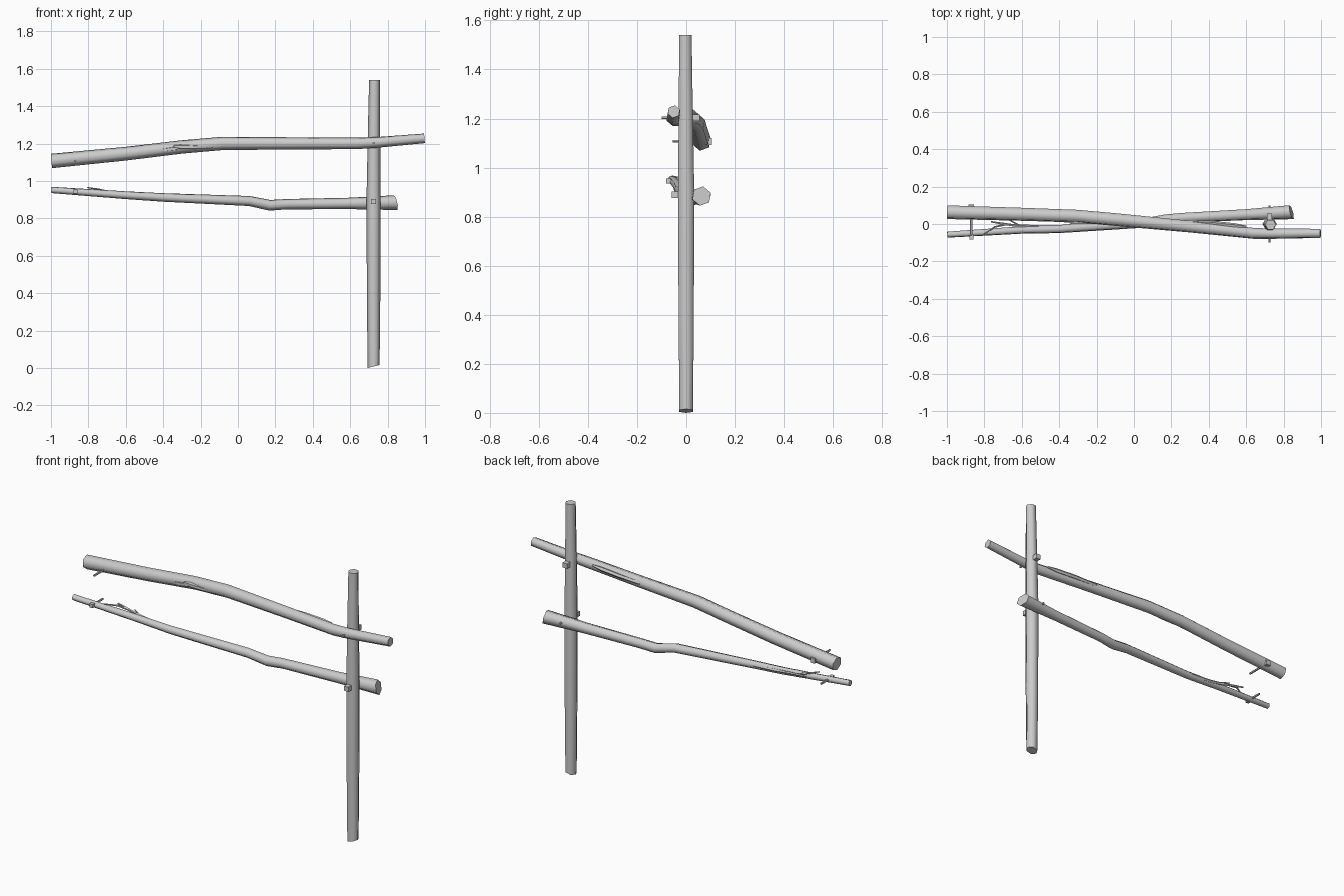
import bpy, bmesh, math
from mathutils import Vector

cube = bpy.data.objects.get("Cube")
if cube:
    bpy.data.objects.remove(cube, do_unlink=True)

wood = bpy.data.materials.new("grey_wood")
wood.use_nodes = True
grey = (0.6, 0.6, 0.6, 1)
wood.diffuse_color = grey
wood.node_tree.nodes["Principled BSDF"].inputs["Base Color"].default_value = grey


def loft(name, path, sides=6, phase=0.0, slant=(0, 0, 0), cut_end=-1, smooth=65):
    """Tapered log along (x, y, z, radius) stations; one end may be cut on a slant."""
    pts = [Vector(p[:3]) for p in path]
    bm = bmesh.new()
    rings = []
    last = len(pts) - 1
    for i, p in enumerate(pts):
        t = (pts[min(i + 1, last)] - pts[max(i - 1, 0)]).normalized()
        ref = Vector((1, 0, 0)) if abs(t.x) < 0.6 else Vector((0, 1, 0))
        u = (ref - t * ref.dot(t)).normalized()
        v = t.cross(u)
        ring = []
        for k in range(sides):
            a = math.tau * k / sides + math.radians(phase)
            off = (u * math.cos(a) + v * math.sin(a)) * path[i][3]
            if i == cut_end % len(pts):
                off += t * off.dot(Vector(slant))
            ring.append(bm.verts.new(p + off))
        rings.append(ring)
    for a, b in zip(rings, rings[1:]):
        for k in range(sides):
            n = (k + 1) % sides
            bm.faces.new((a[k], a[n], b[n], b[k]))
    bm.faces.new(rings[0][::-1])
    bm.faces.new(rings[-1])
    bmesh.ops.recalc_face_normals(bm, faces=bm.faces)
    mesh = bpy.data.meshes.new(name)
    bm.to_mesh(mesh)
    bm.free()
    mesh.materials.append(wood)
    obj = bpy.data.objects.new(name, mesh)
    bpy.context.collection.objects.link(obj)
    bpy.ops.object.select_all(action='DESELECT')
    obj.select_set(True)
    bpy.context.view_layer.objects.active = obj
    bpy.ops.object.shade_smooth_by_angle(angle=math.radians(smooth))
    return obj


def peg(name, x, z, head_y, tip_y, head):
    """Thin pin along y with a square head."""
    d = 1 if tip_y > head_y else -1
    loft(name + "_pin", [(x, head_y, z, 0.006), (x, tip_y, z, 0.006)], smooth=30)
    loft(name + "_head", [(x, head_y, z, head), (x, head_y + d * 0.03, z, head)],
         sides=4, phase=45, smooth=30)


# Upright post
loft("post", [(0.725, 0, 0.008, 0.032), (0.725, 0, 0.4, 0.036), (0.725, 0, 0.9, 0.038),
              (0.727, -0.002, 1.25, 0.033), (0.73, -0.003, 1.54, 0.029)],
     slant=(0.25, 0, 0), cut_end=0)

# Upper rail, thick at the right end
loft("upper_rail", [(-0.997, 0.063, 1.107, 0.039), (-0.6, 0.052, 1.146, 0.037),
                    (-0.3, 0.042, 1.182, 0.036), (-0.08, 0.022, 1.201, 0.036),
                    (0.3, -0.014, 1.201, 0.033), (0.64, -0.05, 1.201, 0.031),
                    (0.74, -0.052, 1.206, 0.029), (0.997, -0.05, 1.228, 0.026)], phase=20)

# Lower rail, thin at the right end with a kink in the middle
loft("lower_rail", [(-0.997, -0.057, 0.952, 0.017), (-0.6, -0.032, 0.924, 0.021),
                    (-0.4, -0.027, 0.912, 0.023), (0.06, 0.006, 0.893, 0.027),
                    (0.17, 0.024, 0.87, 0.029), (0.26, 0.033, 0.876, 0.028),
                    (0.6, 0.05, 0.88, 0.031), (0.842, 0.063, 0.884, 0.04)],
     phase=20, slant=(0, -0.2, -0.2))

# Broken branch stubs merging into the rails
loft("front_stub", [(-0.08, 0.004, 1.188, 0.008), (-0.2, 0.012, 1.18, 0.013),
                    (-0.31, 0.01, 1.182, 0.013), (-0.345, 0.006, 1.186, 0.005)], sides=5)
loft("front_stub_root", [(-0.32, 0.014, 1.176, 0.012), (-0.5, 0.03, 1.152, 0.01)], sides=5)
loft("back_stub", [(0.28, 0.012, 1.205, 0.01), (0.42, 0.005, 1.208, 0.012),
                   (0.54, -0.008, 1.21, 0.012), (0.6, -0.014, 1.213, 0.005)], sides=5)

# Twig forking off the lower rail
loft("twig", [(-0.42, -0.013, 0.915, 0.008), (-0.56, -0.013, 0.924, 0.009),
              (-0.64, -0.008, 0.935, 0.007), (-0.72, 0.004, 0.947, 0.006),
              (-0.765, 0.012, 0.952, 0.004)], sides=5)
loft("twig_fork", [(-0.68, -0.002, 0.94, 0.006), (-0.745, -0.016, 0.955, 0.005),
                   (-0.805, -0.058, 0.965, 0.003)], sides=5)
loft("twig_spur", [(-0.61, -0.01, 0.931, 0.005), (-0.665, 0.02, 0.94, 0.003)], sides=5)

# Pegs holding the rails
peg("upper_post_peg", 0.725, 1.203, 0.055, -0.1, 0.02)
peg("lower_post_peg", 0.725, 0.89, -0.06, 0.1, 0.019)
peg("upper_end_peg", -0.87, 1.107, 0.103, -0.055, 0.02)
peg("lower_end_peg", -0.87, 0.945, -0.082, 0.025, 0.015)
